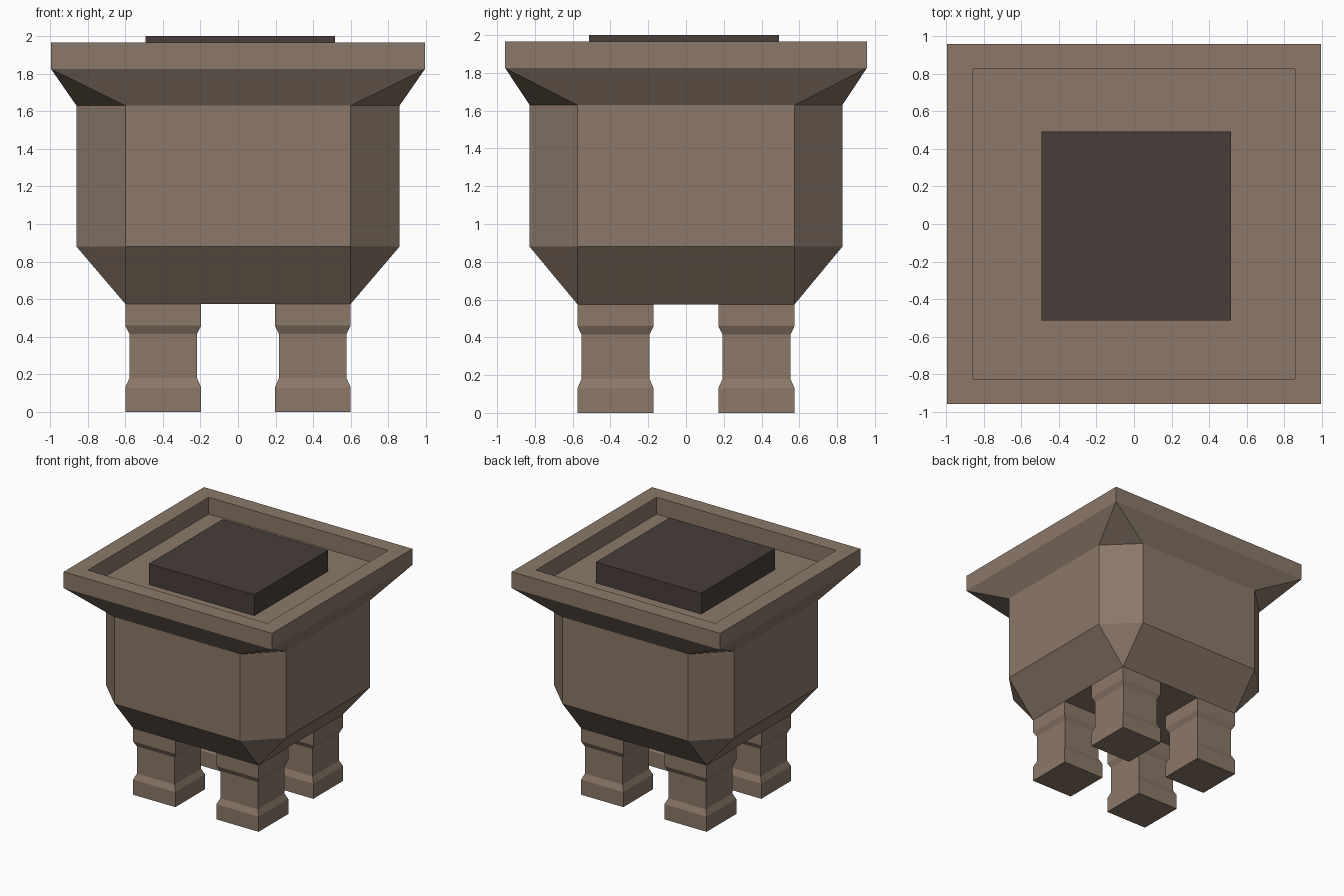
import bpy, bmesh

if "Cube" in bpy.data.objects:
    bpy.data.objects.remove(bpy.data.objects["Cube"])


def material(name, color):
    m = bpy.data.materials.new(name)
    m.diffuse_color = (*color, 1)
    m.use_nodes = True
    m.node_tree.nodes["Principled BSDF"].inputs["Base Color"].default_value = m.diffuse_color
    return m


STONE = material("brown_stone", (0.26, 0.19, 0.14))
DARK = material("dark_stone", (0.065, 0.048, 0.042))


def ring(hx, hy, z, cut_x=0.0, cut_y=0.0):
    """Rectangle with cut corners, always eight points (coincident if uncut)."""
    ix, iy = hx - cut_x, hy - cut_y
    return [(ix, -hy, z), (hx, -iy, z), (hx, iy, z), (ix, hy, z),
            (-ix, hy, z), (-hx, iy, z), (-hx, -iy, z), (-ix, -hy, z)]


def loft(name, rings, mat, center=(0, 0)):
    bm = bmesh.new()
    loops = [[bm.verts.new((x + center[0], y + center[1], z)) for x, y, z in r]
             for r in rings]
    for a, b in zip(loops, loops[1:]):
        for i in range(8):
            j = (i + 1) % 8
            bm.faces.new((a[i], a[j], b[j], b[i]))
    bm.faces.new(loops[0][::-1])
    bm.faces.new(loops[-1])
    bmesh.ops.remove_doubles(bm, verts=bm.verts, dist=1e-4)
    bmesh.ops.recalc_face_normals(bm, faces=bm.faces)
    me = bpy.data.meshes.new(name)
    bm.to_mesh(me)
    bm.free()
    me.materials.append(mat)
    ob = bpy.data.objects.new(name, me)
    bpy.context.collection.objects.link(ob)
    return ob


# Basin: tapered base, cut-corner body, flared square rim, recessed top
loft("basin", [
    ring(0.60, 0.575, 0.575),
    ring(0.86, 0.828, 0.88, 0.26, 0.253),
    ring(0.86, 0.828, 1.63, 0.26, 0.253),
    ring(0.995, 0.957, 1.825),
    ring(0.995, 0.957, 1.965),
    ring(0.857, 0.824, 1.965),
    ring(0.857, 0.824, 1.82),
], STONE)

# Dark slab resting in the recess
loft("top_slab", [ring(0.503, 0.503, 1.82), ring(0.503, 0.503, 2.0)],
     DARK, (0.012, -0.01))

# Four legs with a narrower waist
LEG_PROFILE = [(0.202, 0), (0.202, 0.13), (0.18, 0.18),
               (0.18, 0.415), (0.202, 0.46), (0.202, 0.575)]
for side, sx in (("left", -1), ("right", 1)):
    for end, sy in (("front", -1), ("back", 1)):
        loft(f"{end}_{side}_leg", [ring(h, h, z) for h, z in LEG_PROFILE],
             STONE, (sx * 0.398, sy * 0.373))
